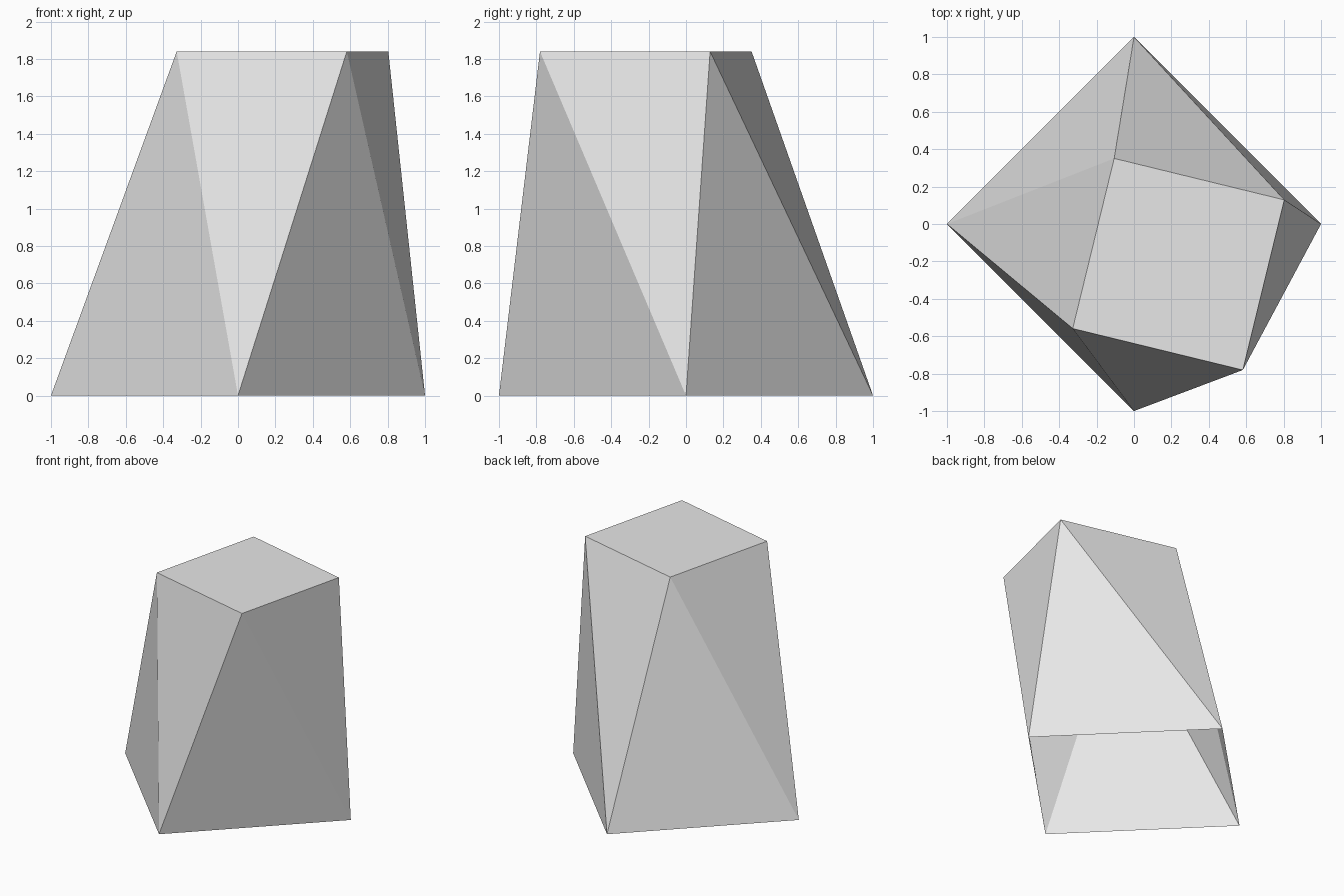
import bpy
import bmesh
from math import cos, sin, radians

default = bpy.data.objects.get("Cube")
if default:
    bpy.data.objects.remove(default, do_unlink=True)

# Single plain grey
grey = bpy.data.materials.new("light_grey")
grey.use_nodes = True
colour = (0.8, 0.8, 0.8, 1.0)
grey.diffuse_color = colour
grey.node_tree.nodes["Principled BSDF"].inputs["Base Color"].default_value = colour


def square_ring(bm, cx, cy, z, radius, start):
    """Four corners of a square, counter-clockwise from the start angle."""
    angles = [radians(start + 90 * i) for i in range(4)]
    return [bm.verts.new((cx + radius * cos(a), cy + radius * sin(a), z)) for a in angles]


bm = bmesh.new()
base = square_ring(bm, 0, 0, 0, 1.0, -90)
top = square_ring(bm, 0.238, -0.215, 1.84, 0.662, -58.7)

# Twisted walls: one triangle on each base edge, one under each top edge
for i in range(4):
    j = (i + 1) % 4
    bm.faces.new((base[i], base[j], top[i]))
    bm.faces.new((base[j], top[j], top[i]))

# Flat lid; the underside stays open
bm.faces.new(top)

mesh = bpy.data.meshes.new("twisted_block")
bm.to_mesh(mesh)
bm.free()
mesh.materials.append(grey)
block = bpy.data.objects.new("twisted_block", mesh)
bpy.context.collection.objects.link(block)
